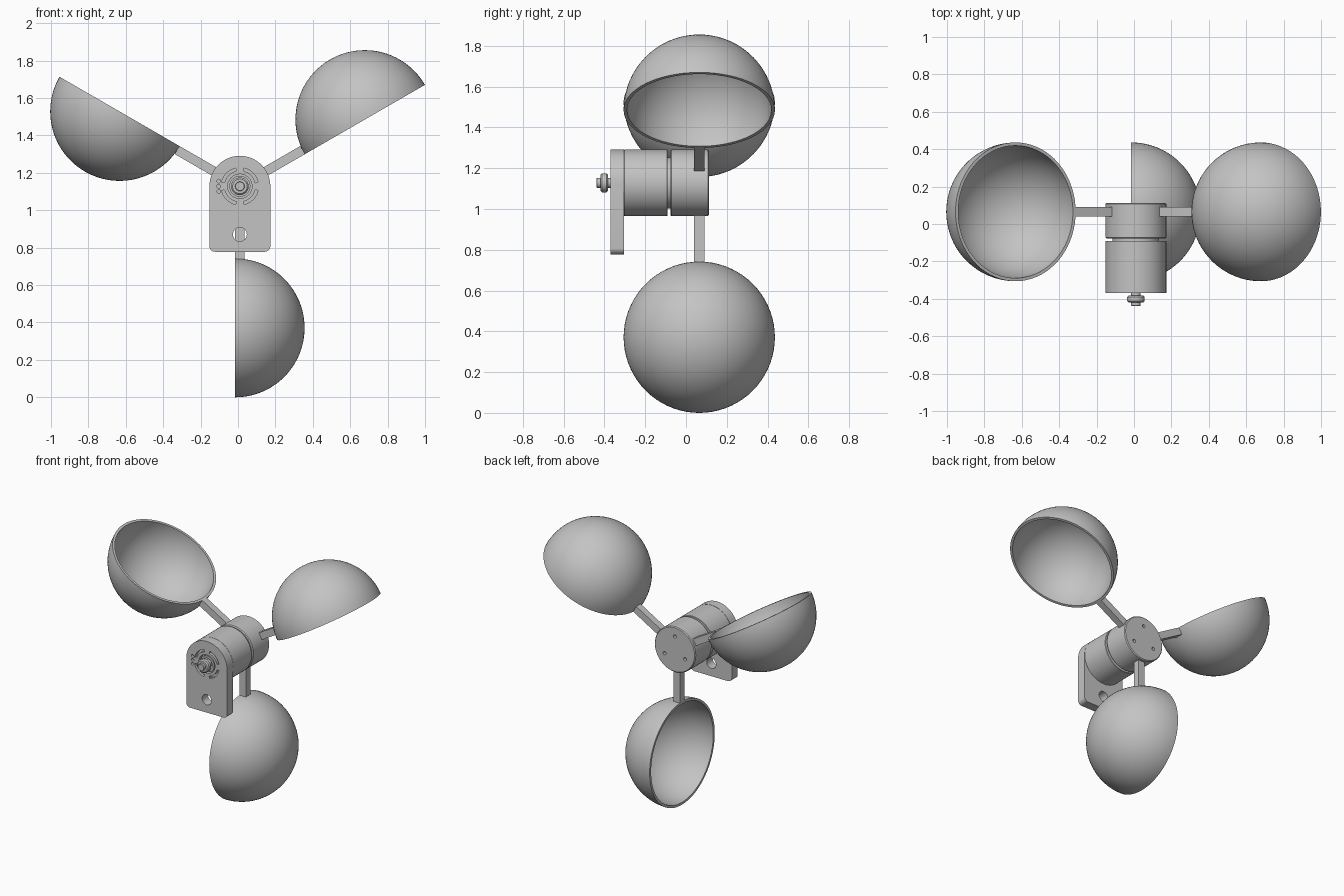
import bpy, bmesh
from math import sin, cos, pi, radians
from mathutils import Matrix, Vector

cube = bpy.data.objects.get("Cube")
if cube:
    bpy.data.objects.remove(cube, do_unlink=True)

HX, HZ = 0.01, 1.128          # hub axis
HUB_R = 0.163
ARM_Y = 0.065                 # plane of the arms and cups
HUB = Matrix.Translation((HX, 0, HZ))

grey = bpy.data.materials.new("plain grey")
grey.use_nodes = True
colour = (0.55, 0.55, 0.55, 1)
grey.diffuse_color = colour
grey.node_tree.nodes["Principled BSDF"].inputs["Base Color"].default_value = colour


def finish(name, bm, matrix=HUB):
    bmesh.ops.remove_doubles(bm, verts=bm.verts, dist=1e-5)
    bmesh.ops.recalc_face_normals(bm, faces=bm.faces)
    mesh = bpy.data.meshes.new(name)
    bm.to_mesh(mesh)
    bm.free()
    mesh.transform(matrix)
    mesh.materials.append(grey)
    obj = bpy.data.objects.new(name, mesh)
    bpy.context.collection.objects.link(obj)
    return obj


def lathe(name, profile, matrix=HUB, steps=64):
    """Revolve (radius, y) points about the y axis."""
    bm = bmesh.new()
    verts = [bm.verts.new((r, y, 0)) for r, y in profile]
    edges = [bm.edges.new(pair) for pair in zip(verts, verts[1:])]
    bmesh.ops.spin(bm, geom=verts + edges, cent=(0, 0, 0), axis=(0, 1, 0),
                   angle=2 * pi, steps=steps)
    return finish(name, bm, matrix)


def drum(name, radius, y0, y1, bevel=0.0, x=0, z=0, steps=64):
    profile = [(0, y0), (radius - bevel, y0), (radius, y0 + bevel),
               (radius, y1 - bevel), (radius - bevel, y1), (0, y1)]
    return lathe(name, profile, HUB @ Matrix.Translation((x, 0, z)), steps)


def prism(name, outline, y0, y1, matrix=HUB):
    """Extrude an (x, z) outline along y."""
    bm = bmesh.new()
    face = bm.faces.new([bm.verts.new((x, y0, z)) for x, z in outline])
    new = bmesh.ops.extrude_face_region(bm, geom=[face])["geom"]
    bmesh.ops.translate(bm, vec=(0, y1 - y0, 0),
                        verts=[v for v in new if isinstance(v, bmesh.types.BMVert)])
    return finish(name, bm, matrix)


def arc(radius, start, end, n, cx=0, cz=0):
    angles = [radians(start + (end - start) * i / n) for i in range(n + 1)]
    return [(cx + radius * cos(a), cz + radius * sin(a)) for a in angles]


def cut(obj, cutters):
    for cutter in cutters:
        mod = obj.modifiers.new("cut", 'BOOLEAN')
        mod.operation, mod.solver, mod.object = 'DIFFERENCE', 'EXACT', cutter
        bpy.context.view_layer.objects.active = obj
        bpy.ops.object.modifier_apply(modifier=mod.name)
        bpy.data.objects.remove(cutter, do_unlink=True)


parts = []

# Mounting plate: round top, square foot with rounded corners
FRONT, PLATE_BACK, FOOT, CORNER = -0.37, -0.303, -0.35, 0.03
outline = arc(HUB_R, 0, 180, 32)
outline += arc(CORNER, 180, 270, 6, CORNER - HUB_R, FOOT + CORNER)
outline += arc(CORNER, 270, 360, 6, HUB_R - CORNER, FOOT + CORNER)
plate = prism("mounting_plate", outline, FRONT, PLATE_BACK)
cutters = [drum("bolt_hole", 0.037, -0.5, -0.2, z=-0.257, steps=32),
           drum("bearing_recess", 0.065, -0.5, FRONT + 0.03)]
for middle in (45, 135, 225, 315):
    ring = arc(0.1, middle - 32, middle + 32, 10) + arc(0.084, middle + 32, middle - 32, 10)
    cutters.append(prism("arc_slot", ring, -0.5, FRONT + 0.025))
for z in (-0.028, 0, 0.028):
    cutters.append(drum("pin_hole", 0.01, -0.5, FRONT + 0.02, x=-0.113, z=z, steps=16))
cut(plate, cutters)
parts.append(plate)

# Fixed housing, neck and turning hub
parts.append(drum("housing", HUB_R, PLATE_BACK, -0.09, 0.002))
parts.append(drum("neck", 0.125, -0.1, -0.06))
hub = drum("turning_hub", HUB_R, -0.077, 0.113, 0.006)
cut(hub, [drum("screw_hole", 0.012, 0.09, 0.2, x=0.095 * cos(radians(a)),
               z=0.095 * sin(radians(a)), steps=16) for a in (90, 210, 330)])
parts.append(hub)

# Bearing, collar and shaft on the front
parts.append(lathe("bearing_ring", [(0.04, -0.33), (0.04, -0.365), (0.056, -0.365), (0.056, -0.33)]))
parts.append(drum("shaft", 0.025, -0.438, -0.33, 0.002, steps=32))
parts.append(drum("shaft_collar", 0.047, -0.42, -0.382, 0.008, steps=32))

# Three arms with hemispherical cups
CUP_R, CUP_INNER, REACH = 0.371, 0.354, 0.757
cup_profile = arc(CUP_R, 90, 0, 24) + arc(CUP_INNER, 0, 90, 24)
for i, side in enumerate(("lower", "right", "left")):
    turn = HUB @ Matrix.Rotation(i * 2 * pi / 3, 4, 'Y')
    seat = Matrix.Translation((-0.025, ARM_Y, -REACH)) @ Matrix.Rotation(-pi / 2, 4, 'Z')
    parts.append(lathe(side + "_cup", cup_profile, turn @ seat, 72))
    parts.append(prism(side + "_arm", [(-0.025, -0.1), (0.025, -0.1), (0.025, -0.388), (-0.025, -0.388)],
                       ARM_Y - 0.025, ARM_Y + 0.025, turn))

# Smooth curved faces, keep edges sharp
bpy.ops.object.select_all(action='DESELECT')
for obj in parts:
    obj.select_set(True)
bpy.context.view_layer.objects.active = parts[0]
bpy.ops.object.shade_smooth_by_angle(angle=radians(30))
